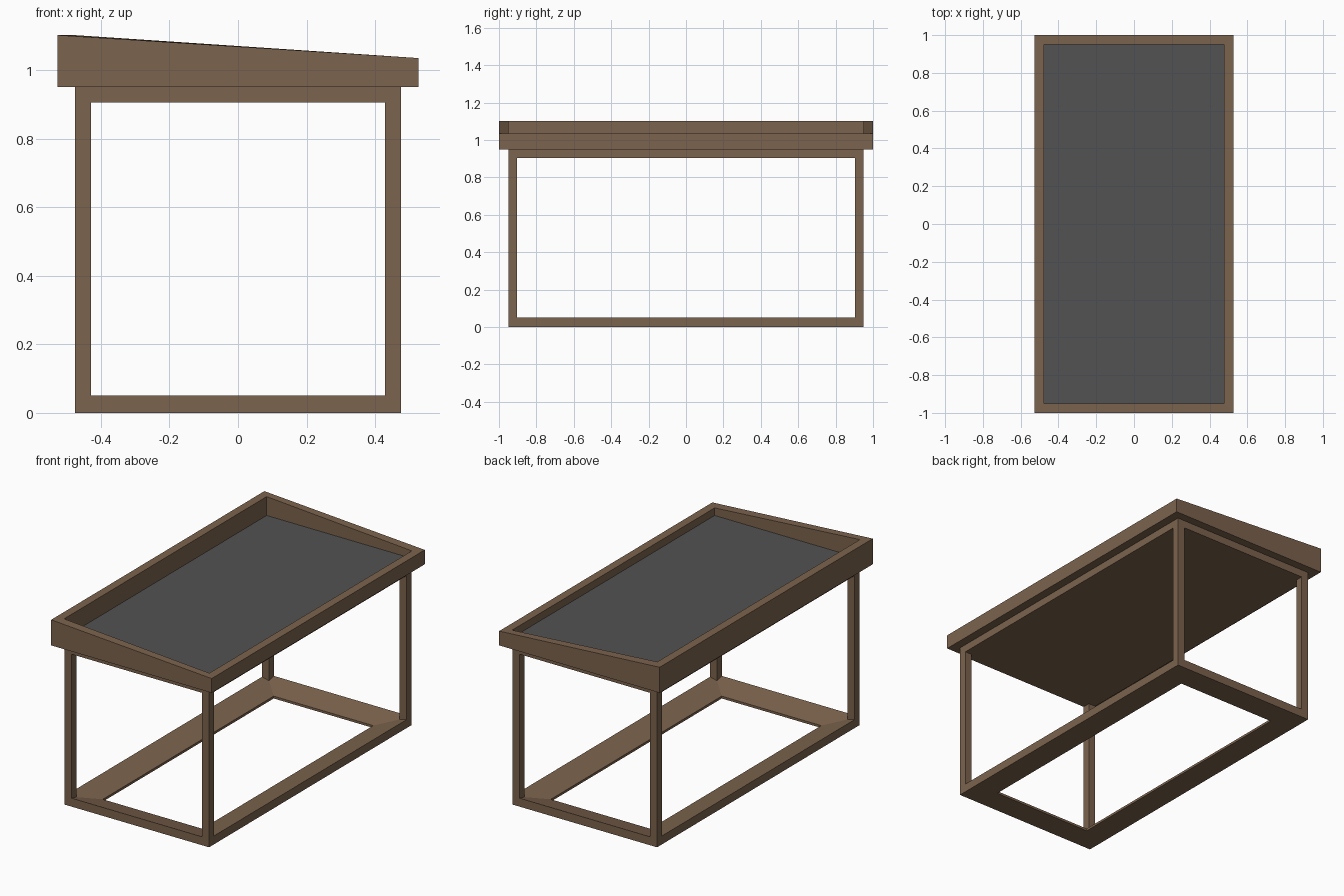
import bpy, bmesh

if "Cube" in bpy.data.objects:
    bpy.data.objects.remove(bpy.data.objects["Cube"])

HX, HY = 0.475, 0.95      # half size of the lower frame
RX, RY = 0.527, 1.0       # half size of the roof tray
POST = 0.046
WALL = 0.05
HIGH, LOW = 1.102, 1.035  # tray rim heights on the left and right


def material(name, rgb):
    m = bpy.data.materials.new(name)
    m.diffuse_color = (*rgb, 1)
    m.use_nodes = True
    m.node_tree.nodes["Principled BSDF"].inputs["Base Color"].default_value = m.diffuse_color
    return m


wood = material("brown_wood", (0.20, 0.125, 0.075))
dark = material("dark_grey", (0.085, 0.085, 0.085))


def finish(bm, name, mat):
    bmesh.ops.recalc_face_normals(bm, faces=bm.faces)
    me = bpy.data.meshes.new(name)
    bm.to_mesh(me)
    bm.free()
    me.materials.append(mat)
    ob = bpy.data.objects.new(name, me)
    bpy.context.collection.objects.link(ob)
    return ob


def box(name, x0, x1, y0, y1, z0, z1, mat):
    bm = bmesh.new()
    bmesh.ops.create_cube(bm, size=1)
    for v in bm.verts:
        v.co = (x1 if v.co.x > 0 else x0,
                y1 if v.co.y > 0 else y0,
                z1 if v.co.z > 0 else z0)
    return finish(bm, name, mat)


def mitred_ring(name, hx, hy, profile, mat):
    """Sweep a profile of (inset, height for left side, height for right side) round a rectangle."""
    bm = bmesh.new()
    loops = []
    for sx, sy in ((-1, -1), (1, -1), (1, 1), (-1, 1)):
        loops.append([bm.verts.new((sx * (hx - d), sy * (hy - d), zl if sx < 0 else zr))
                      for d, zl, zr in profile])
    n = len(profile)
    for i in range(4):
        a, b = loops[i], loops[(i + 1) % 4]
        for j in range(n):
            k = (j + 1) % n
            bm.faces.new((a[j], b[j], b[k], a[k]))
    return finish(bm, name, mat)


# Bottom frame: wide rails that slope down towards the opening
mitred_ring("bottom_frame", HX, HY,
            [(0, 0, 0), (0, 0.05, 0.05), (0.148, 0.014, 0.014), (0.148, 0, 0)], wood)

# Four corner posts
for sx, side in ((-1, "left"), (1, "right")):
    for sy, end in ((-1, "front"), (1, "back")):
        xs = sorted((sx * HX, sx * (HX - POST)))
        ys = sorted((sy * HY, sy * (HY - POST)))
        box(f"{end}_{side}_post", *xs, *ys, 0.03, 0.92, wood)

# Ceiling slab under the tray
box("ceiling_slab", -HX, HX, -HY, HY, 0.905, 0.951, wood)

# Roof tray rim, higher on the left, and its grey floor
mitred_ring("roof_rim", RX, RY,
            [(0, 0.95, 0.95), (0, HIGH, LOW), (WALL, HIGH, LOW), (WALL, 0.95, 0.95)], wood)
box("roof_panel", -RX + WALL, RX - WALL, -RY + WALL, RY - WALL, 0.9505, 0.99, dark)
